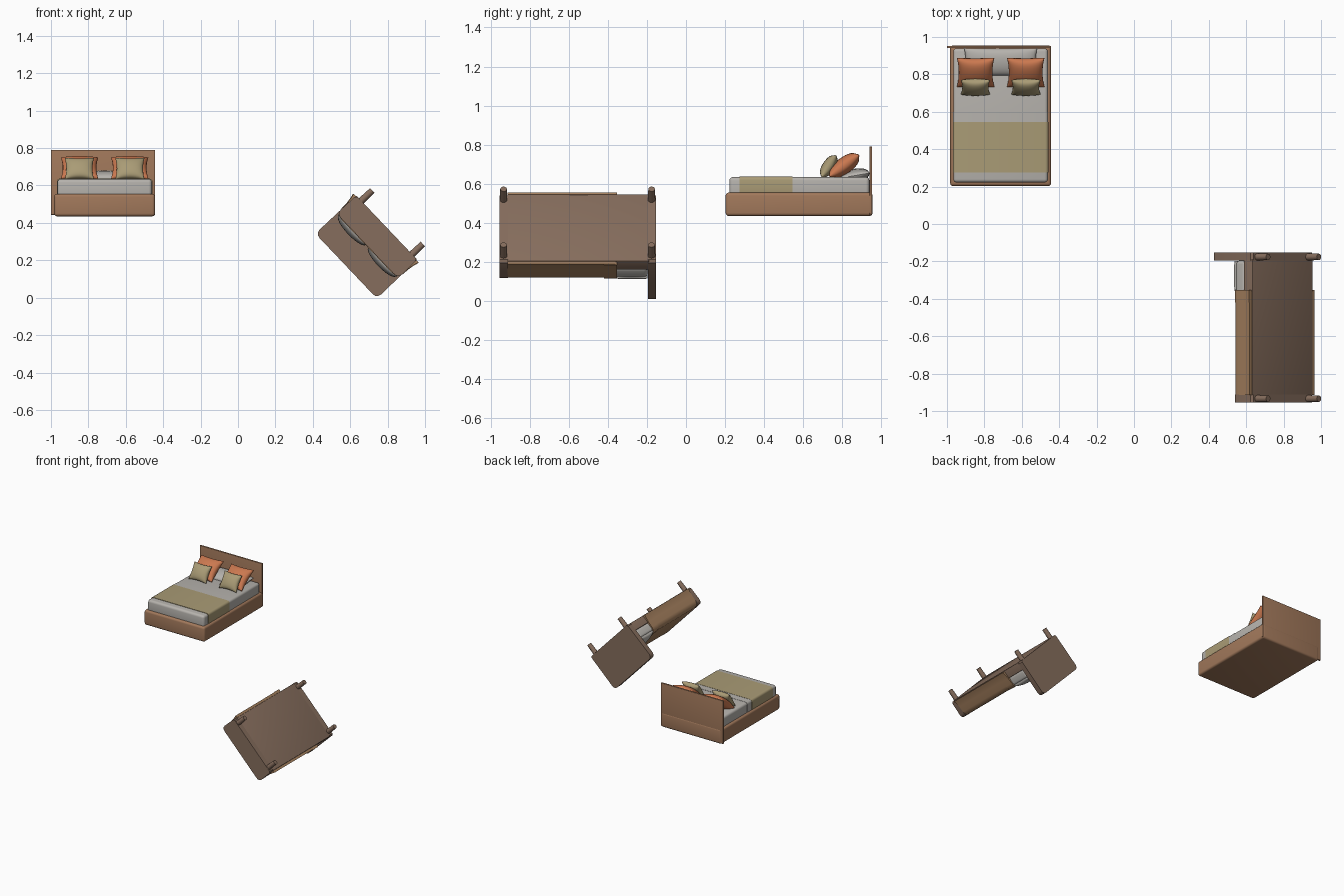
import bpy, bmesh, math
from mathutils import Matrix, Vector

if "Cube" in bpy.data.objects:
    bpy.data.objects.remove(bpy.data.objects["Cube"])


def material(name, rgb):
    m = bpy.data.materials.new(name)
    m.diffuse_color = (*rgb, 1)
    m.use_nodes = True
    m.node_tree.nodes["Principled BSDF"].inputs["Base Color"].default_value = m.diffuse_color
    return m


WOOD = material("warm_wood", (0.36, 0.19, 0.105))
DARK = material("dark_wood", (0.24, 0.155, 0.11))
LINEN = material("linen", (0.47, 0.45, 0.42))
TAN = material("tan_cloth", (0.40, 0.33, 0.18))
ORANGE = material("orange_cloth", (0.60, 0.19, 0.08))
COVER = material("brown_cloth", (0.40, 0.23, 0.12))


def finish(name, bm, mat, matrix=Matrix()):
    bmesh.ops.recalc_face_normals(bm, faces=bm.faces)
    me = bpy.data.meshes.new(name)
    bm.to_mesh(me)
    bm.free()
    ob = bpy.data.objects.new(name, me)
    bpy.context.collection.objects.link(ob)
    me.materials.append(mat)
    ob.matrix_world = matrix
    bpy.ops.object.select_all(action='DESELECT')
    ob.select_set(True)
    bpy.context.view_layer.objects.active = ob
    bpy.ops.object.shade_smooth_by_angle(angle=math.radians(40))
    return ob


def box(name, lo, hi, mat, bevel=0.0, matrix=Matrix(), axis=None):
    """Box between two corners; axis limits the rounding to edges along it."""
    bm = bmesh.new()
    lo, hi = Vector(lo), Vector(hi)
    size = hi - lo
    bmesh.ops.create_cube(bm, size=1, matrix=Matrix.Translation((lo + hi) / 2)
                          @ Matrix.Diagonal((*size, 1)))
    if bevel:
        edges = [e for e in bm.edges if axis is None or
                 abs((e.verts[0].co - e.verts[1].co)[axis]) > 1e-5]
        bmesh.ops.bevel(bm, geom=edges, offset=bevel, segments=4, profile=0.5,
                        affect='EDGES', clamp_overlap=True)
    return finish(name, bm, mat, matrix)


def pillow(name, size, mat, matrix, pinch=0.1, n=16):
    """Stuffed cushion with drawn-in sides and pointed corners."""
    bm = bmesh.new()
    for side in (1, -1):
        rows = []
        for i in range(n + 1):
            row = []
            for j in range(n + 1):
                u = math.sin((i / n - 0.5) * math.pi)
                v = math.sin((j / n - 0.5) * math.pi)
                x = u * (1 - pinch * (1 - v * v) * u * u)
                y = v * (1 - pinch * (1 - u * u) * v * v)
                z = side * max(0, (1 - u * u) * (1 - v * v)) ** 0.42
                row.append(bm.verts.new((x * size[0] / 2, y * size[1] / 2, z * size[2] / 2)))
            rows.append(row)
        for i in range(n):
            for j in range(n):
                bm.faces.new((rows[i][j], rows[i + 1][j], rows[i + 1][j + 1], rows[i][j + 1]))
    bmesh.ops.remove_doubles(bm, verts=bm.verts, dist=1e-5)
    return finish(name, bm, mat, matrix)


def prism(name, half_profile, y0, y1, mat, matrix):
    """Mirrored x-z outline pulled along y."""
    pts = half_profile + [(-x, z) for x, z in reversed(half_profile)]
    bm = bmesh.new()
    face = bm.faces.new([bm.verts.new((x, y0, z)) for x, z in pts])
    ext = bmesh.ops.extrude_face_region(bm, geom=[face])
    bmesh.ops.translate(bm, vec=(0, y1 - y0, 0),
                        verts=[g for g in ext["geom"] if isinstance(g, bmesh.types.BMVert)])
    return finish(name, bm, mat, matrix)


def placed(x, y, z, tilt=0):
    return Matrix.Translation((x, y, z)) @ Matrix.Rotation(math.radians(tilt), 4, 'X')


# upright bed
CX = -0.713
box("upright_frame", (CX - .27, .203, .435), (CX + .27, .955, .555), WOOD, .016)
box("upright_headboard", (-1, .94, .443), (-.443, .953, .79), WOOD, .002)
box("upright_mattress", (CX - .253, .222, .53), (CX + .253, .939, .634), LINEN, .018)
box("upright_blanket", (CX - .256, .275, .54), (CX + .256, .545, .637), TAN, .018, axis=1)
box("upright_sheet_fold", (CX - .2545, .545, .54), (CX + .2545, .60, .6355), LINEN, .018, axis=1)
pillow("upright_bolster", (.39, .15, .07), LINEN, placed(CX, .866, .642, 10), .04)
for side, s in (("left", -1), ("right", 1)):
    x = CX + s * .134
    pillow(side + "_orange_cushion", (.20, .19, .085), ORANGE, placed(x, .81, .693, 36))
    pillow(side + "_tan_cushion", (.156, .135, .065), TAN, placed(x + s * .001, .731, .69, 56))

# tipped bed, modelled upright in its own frame and rolled about y
T = Matrix.Translation((.795, 0, .375)) @ Matrix.Rotation(math.radians(-133.5), 4, 'Y')
box("tipped_base", (-.235, -.915, 0), (.235, -.19, .065), DARK, .004, T)
box("tipped_mattress", (-.23, -.915, .06), (.23, -.195, .134), LINEN, .02, T)


def panel(name, y0, y1, top):
    prism(name, [(.226, 0), (.237, .012), (.239, top - .03), (.234, top - .014),
                 (.222, top - .003), (.205, top)], y0, y1, DARK, T)


panel("tipped_headboard", -.195, -.153, .299)
panel("tipped_footboard", -.955, -.912, .143)

# draped cover flaring out at the hem
drape = [(.253, .004), (.247, .025), (.241, .06), (.238, .105), (.232, .127), (.218, .139), (.195, .143)]
prism("tipped_blanket", drape, -.913, -.36, COVER, T)
prism("tipped_blanket_fold", [(x + .002, z + .003) for x, z in drape], -.42, -.353, COVER, T)

for side, s in (("left", -1), ("right", 1)):
    pillow(side + "_bed_pillow", (.225, .16, .075), LINEN,
           T @ Matrix.Translation((s * .116, -.277, .137)), .03)
    # legs
    for end, y in (("head", -.176), ("foot", -.934)):
        bm = bmesh.new()
        bmesh.ops.create_cone(bm, cap_ends=True, segments=20, radius1=.017, radius2=.019, depth=.085,
                              matrix=Matrix.Translation((s * .197, y, -.0375)))
        finish(f"{side}_{end}_leg", bm, DARK, T)
